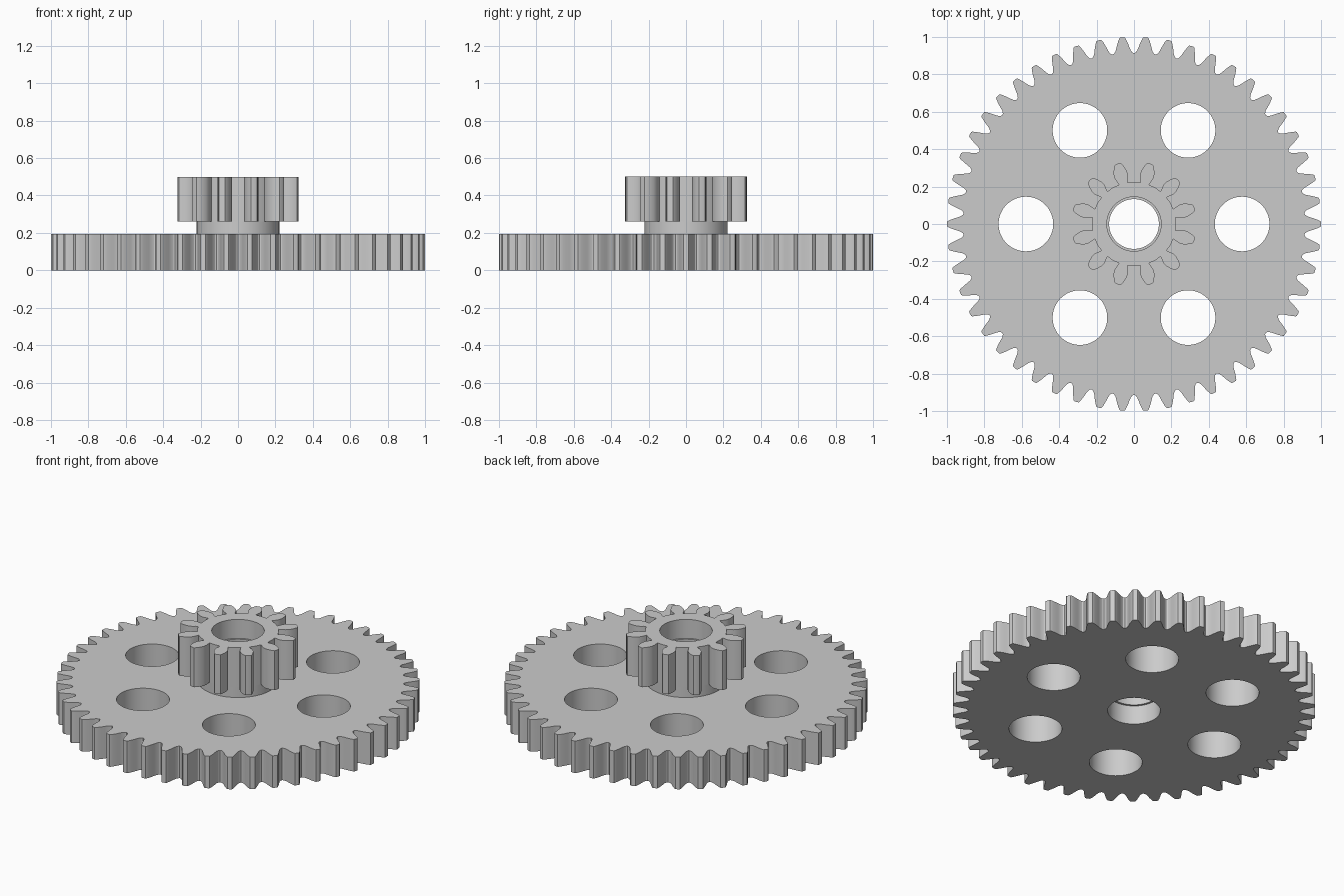
import bpy
import bmesh
import math

if "Cube" in bpy.data.objects:
    bpy.data.objects.remove(bpy.data.objects["Cube"])


def circle(radius, cx=0.0, cy=0.0, count=64):
    return [(cx + radius * math.cos(math.tau * i / count),
             cy + radius * math.sin(math.tau * i / count)) for i in range(count)]


def gear(teeth, profile, tip, root, offset=0.0):
    """Outline from half a tooth, given as (radius, half width) from root to tip."""
    points = []
    for i in range(teeth):
        mid = math.tau * i / teeth + offset
        polar = [(root, mid - math.pi / teeth)]
        polar += [(r, mid - w / r) for r, w in profile]
        polar += [(tip, mid)]
        polar += [(r, mid + w / r) for r, w in reversed(profile)]
        points += [(r * math.cos(a), r * math.sin(a)) for r, a in polar]
    return points


bm = bmesh.new()


def ring(points, z):
    return [bm.verts.new((x, y, z)) for x, y in points]


def wall(points, z0, z1):
    low, high = ring(points, z0), ring(points, z1)
    for i in range(len(low)):
        j = (i + 1) % len(low)
        bm.faces.new((low[i], low[j], high[j], high[i]))


def cap(loops, z):
    edges = []
    for points in loops:
        verts = ring(points, z)
        edges += [bm.edges.new((verts[i - 1], verts[i])) for i in range(len(verts))]
    bmesh.ops.triangle_fill(bm, use_beauty=True, use_dissolve=False,
                            edges=edges, normal=(0, 0, 1))


# Heights
WHEEL_TOP, HUB_TOP, TOP = 0.195, 0.26, 0.5
LEDGE_LOW, LEDGE_HIGH = 0.115, 0.385

# Outlines
wheel = gear(50, [(0.917, 0.049), (0.928, 0.041), (0.945, 0.035), (0.9615, 0.030),
                  (0.98, 0.023), (0.994, 0.017), (0.999, 0.013)], 1.0, 0.913)
pinion = gear(12, [(0.225, 0.023), (0.24, 0.028), (0.26, 0.036), (0.283, 0.037),
                   (0.305, 0.031), (0.322, 0.024), (0.332, 0.017)], 0.334, 0.225,
              math.pi / 12)
hub = circle(0.221)
bore_wide = circle(0.145)
bore_narrow = circle(0.133)
holes = [circle(0.146, 0.578 * math.cos(math.pi * k / 3),
                0.578 * math.sin(math.pi * k / 3)) for k in range(6)]

# Large wheel with six round holes
cap([wheel, bore_wide] + holes, 0)
wall(wheel, 0, WHEEL_TOP)
for hole in holes:
    wall(hole, 0, WHEEL_TOP)
cap([wheel, hub] + holes, WHEEL_TOP)

# Hub and pinion
wall(hub, WHEEL_TOP, HUB_TOP)
cap([pinion, hub], HUB_TOP)
wall(pinion, HUB_TOP, TOP)
cap([pinion, bore_wide], TOP)

# Stepped bore, narrower in the middle
wall(bore_wide, 0, LEDGE_LOW)
cap([bore_wide, bore_narrow], LEDGE_LOW)
wall(bore_narrow, LEDGE_LOW, LEDGE_HIGH)
cap([bore_wide, bore_narrow], LEDGE_HIGH)
wall(bore_wide, LEDGE_HIGH, TOP)

bmesh.ops.remove_doubles(bm, verts=bm.verts, dist=0.0001)
bmesh.ops.recalc_face_normals(bm, faces=bm.faces)

mesh = bpy.data.meshes.new("compound_gear")
bm.to_mesh(mesh)
bm.free()
grey = bpy.data.materials.new("light grey")
grey.diffuse_color = (0.6, 0.6, 0.6, 1)
grey.use_nodes = True
grey.node_tree.nodes["Principled BSDF"].inputs["Base Color"].default_value = grey.diffuse_color
mesh.materials.append(grey)
obj = bpy.data.objects.new("compound_gear", mesh)
bpy.context.collection.objects.link(obj)
bpy.context.view_layer.objects.active = obj
obj.select_set(True)
bpy.ops.object.shade_smooth_by_angle(angle=math.radians(25))
